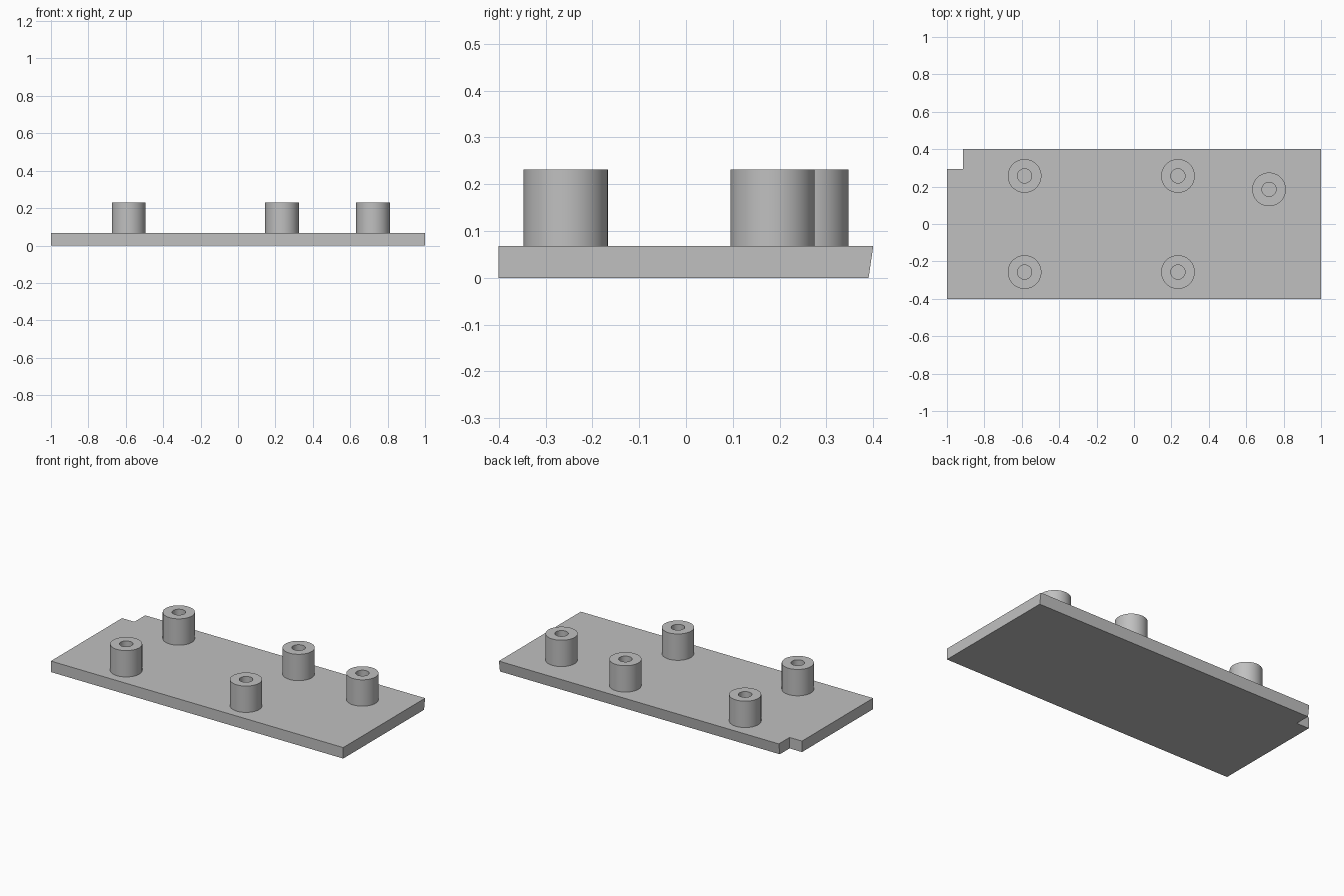
import bpy
import bmesh
from math import cos, sin, pi, radians

cube = bpy.data.objects.get("Cube")
if cube:
    bpy.data.objects.remove(cube, do_unlink=True)

PLATE_TOP = 0.068
POST_TOP = 0.231
SEGMENTS = 64

grey = bpy.data.materials.new("light_grey")
colour = (0.527, 0.527, 0.527, 1)
grey.diffuse_color = colour
grey.use_nodes = True
grey.node_tree.nodes["Principled BSDF"].inputs["Base Color"].default_value = colour


def finish(bm, name):
    bmesh.ops.recalc_face_normals(bm, faces=bm.faces)
    mesh = bpy.data.meshes.new(name)
    bm.to_mesh(mesh)
    bm.free()
    mesh.materials.append(grey)
    obj = bpy.data.objects.new(name, mesh)
    bpy.context.collection.objects.link(obj)
    return obj


# Base plate: notched outline, back edge undercut towards the bottom
def base_plate():
    outline = [(-1, -0.4), (1, -0.4), (1, 0.4), (-0.915, 0.4),
               (-0.915, 0.295), (-1, 0.295)]
    bm = bmesh.new()
    top = [bm.verts.new((x, y, PLATE_TOP)) for x, y in outline]
    bottom = [bm.verts.new((x, min(y, 0.39), 0)) for x, y in outline]
    bm.faces.new(top)
    bm.faces.new(bottom[::-1])
    for i in range(len(outline)):
        j = (i + 1) % len(outline)
        bm.faces.new((bottom[i], bottom[j], top[j], top[i]))
    finish(bm, "base_plate")


# Hollow post: rectangular wall section turned around z, sunk slightly into the plate
def post(name, x, y, outer=0.09, inner=0.038):
    low = PLATE_TOP - 0.01
    section = [(outer, low), (outer, POST_TOP), (inner, POST_TOP), (inner, low)]
    bm = bmesh.new()
    rings = []
    for i in range(SEGMENTS):
        a = 2 * pi * i / SEGMENTS
        rings.append([bm.verts.new((r * cos(a), r * sin(a), z)) for r, z in section])
    for i in range(SEGMENTS):
        here, there = rings[i], rings[(i + 1) % SEGMENTS]
        for k in range(4):
            n = (k + 1) % 4
            bm.faces.new((here[k], there[k], there[n], here[n]))
    obj = finish(bm, name)
    obj.location = (x, y, 0)
    bpy.ops.object.select_all(action="DESELECT")
    obj.select_set(True)
    bpy.context.view_layer.objects.active = obj
    bpy.ops.object.shade_smooth_by_angle(angle=radians(30))


base_plate()

# Four posts in a rectangle, plus one offset post
for x, side in ((-0.585, "right"), (0.235, "left")):
    for y, end in ((-0.257, "front"), (0.257, "back")):
        post(f"{end}_{side}_post", x, y)
post("offset_post", 0.722, 0.185)
